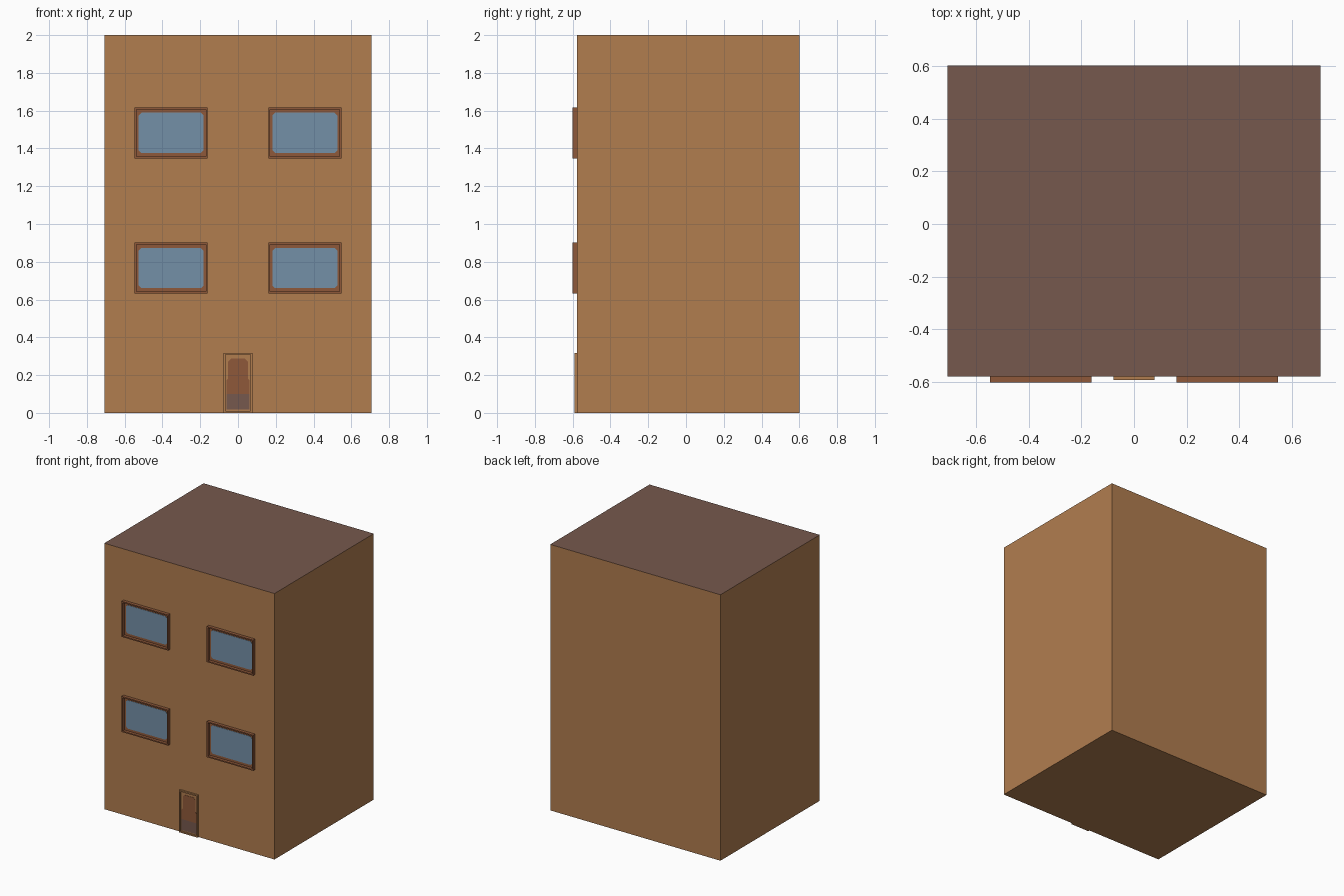
import bpy, bmesh
from mathutils import Vector

if "Cube" in bpy.data.objects:
    bpy.data.objects.remove(bpy.data.objects["Cube"])

WALL_Y = -0.578   # front wall plane
BACK_Y = 0.602


def material(name, srgb):
    m = bpy.data.materials.new(name)
    lin = [((c / 255 + 0.055) / 1.055) ** 2.4 for c in srgb]
    m.diffuse_color = (*lin, 1)
    m.use_nodes = True
    m.node_tree.nodes["Principled BSDF"].inputs["Base Color"].default_value = m.diffuse_color
    return m


TAN = material("tan_wall", (177, 125, 79))
ROOF = material("dull_brown_roof", (118, 88, 77))
BROWN = material("brown_trim", (143, 89, 58))
BLUE = material("blue_glass", (116, 144, 167))


def finish(name, bm, *mats):
    bmesh.ops.recalc_face_normals(bm, faces=bm.faces)
    me = bpy.data.meshes.new(name)
    bm.to_mesh(me)
    bm.free()
    for m in mats:
        me.materials.append(m)
    ob = bpy.data.objects.new(name, me)
    bpy.context.collection.objects.link(ob)
    return ob


def box(x0, x1, y0, y1, z0, z1):
    bm = bmesh.new()
    bmesh.ops.create_cube(bm, size=1)
    for v in bm.verts:
        v.co = Vector((x1 if v.co.x > 0 else x0,
                       y1 if v.co.y > 0 else y0,
                       z1 if v.co.z > 0 else z0))
    return bm


def recessed_frame(name, x0, x1, z0, z1, depth, rim, mat):
    """Box standing off the wall whose front is inset and pushed back."""
    bm = box(x0, x1, WALL_Y - depth, WALL_Y, z0, z1)
    front = min(bm.faces, key=lambda f: f.calc_center_median().y)
    bmesh.ops.inset_region(bm, faces=[front], thickness=rim)
    ext = bmesh.ops.extrude_discrete_faces(bm, faces=[front])["faces"]
    for v in ext[0].verts:
        v.co.y = WALL_Y - 0.002
    return finish(name, bm, mat)


def plate(name, points, mat, y=WALL_Y - 0.004):
    """Thin coloured plate from an x/z outline."""
    bm = bmesh.new()
    f = bm.faces.new([bm.verts.new((x, y, z)) for x, z in points])
    ext = bmesh.ops.extrude_face_region(bm, geom=[f])["geom"]
    for v in ext:
        if isinstance(v, bmesh.types.BMVert):
            v.co.y += 0.002
    return finish(name, bm, mat)


def clipped_rect(x0, x1, z0, z1, c):
    return [(x0 + c, z0), (x1 - c, z0), (x1, z0 + c), (x1, z1 - c),
            (x1 - c, z1), (x0 + c, z1), (x0, z1 - c), (x0, z0 + c)]


# Building block, with the roof coloured by direction
bm = box(-0.708, 0.708, WALL_Y, BACK_Y, 0, 2)
bm.normal_update()
for f in bm.faces:
    f.material_index = 1 if f.normal.z > 0.5 else 0
finish("building", bm, TAN, ROOF)

# Four windows: framed recess with a glass pane
for side, cx in (("left", -0.354), ("right", 0.354)):
    for floor, cz in (("lower", 0.767), ("upper", 1.482)):
        recessed_frame(f"{floor}_{side}_window_frame", cx - 0.193, cx + 0.193,
                       cz - 0.134, cz + 0.134, 0.024, 0.013, BROWN)
        plate(f"{floor}_{side}_window_glass",
              clipped_rect(cx - 0.172, cx + 0.172, cz - 0.107, cz + 0.107, 0.015),
              BLUE)

# Door: surround, panel with a narrower top, kick plate
recessed_frame("door_frame", -0.077, 0.077, 0, 0.318, 0.013, 0.014, TAN)
right = [(0.062, 0.1), (0.062, 0.172), (0.052, 0.182), (0.052, 0.272), (0.038, 0.287)]
plate("door_panel", right + [(-x, z) for x, z in reversed(right)], BROWN)
plate("door_kick_plate", clipped_rect(-0.062, 0.062, 0.018, 0.1, 0.0001), ROOF)
